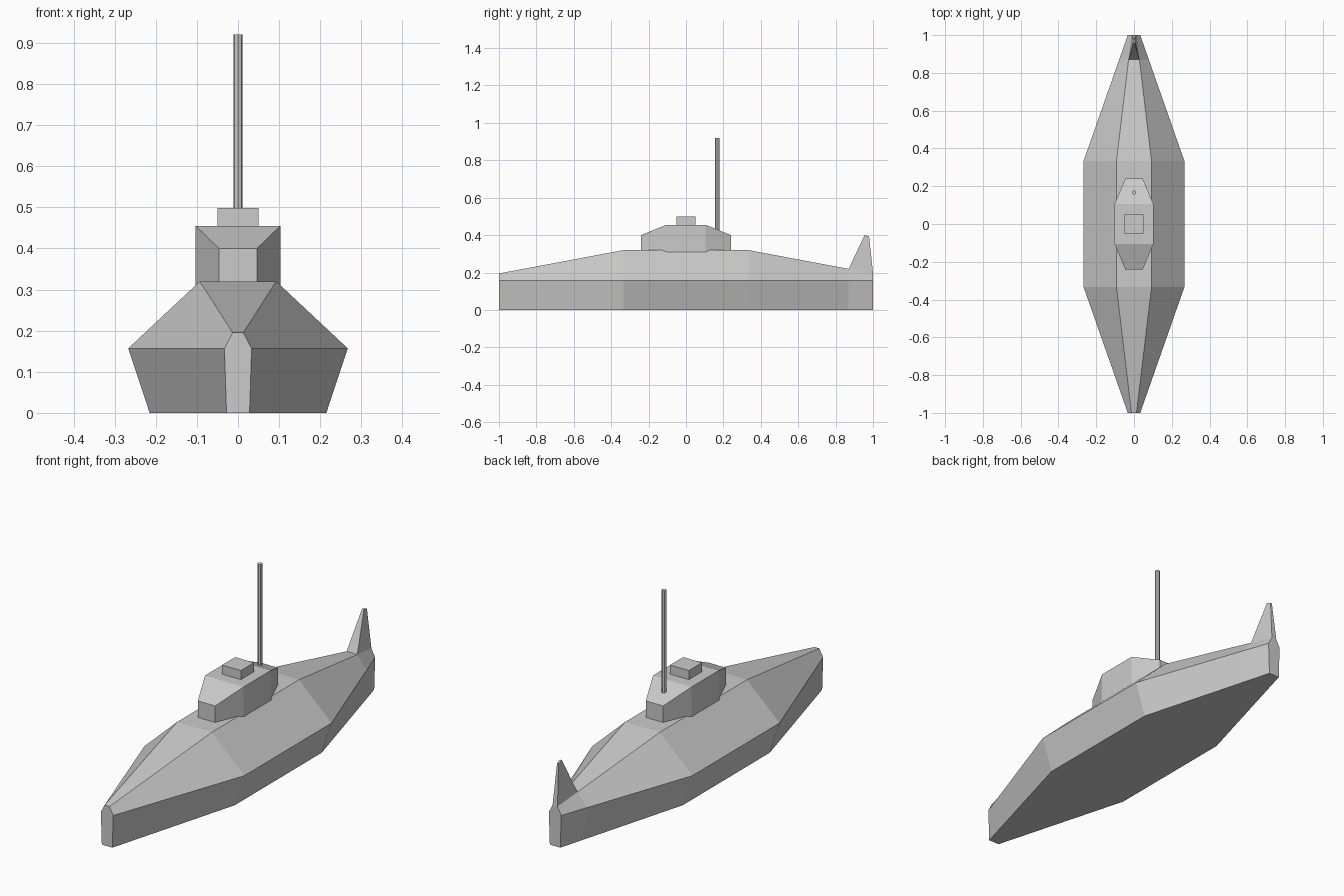
import bpy, bmesh

if "Cube" in bpy.data.objects:
    bpy.data.objects.remove(bpy.data.objects["Cube"])


def loft(name, rings):
    """Skin equal-length closed rings and cap both ends."""
    bm = bmesh.new()
    loops = [[bm.verts.new(p) for p in ring] for ring in rings]
    for a, b in zip(loops, loops[1:]):
        for i in range(len(a)):
            j = (i + 1) % len(a)
            bm.faces.new((a[i], a[j], b[j], b[i]))
    bm.faces.new(loops[0])
    bm.faces.new(loops[-1])
    bmesh.ops.recalc_face_normals(bm, faces=bm.faces[:])
    mesh = bpy.data.meshes.new(name)
    bm.to_mesh(mesh)
    bm.free()
    obj = bpy.data.objects.new(name, mesh)
    bpy.context.collection.objects.link(obj)
    return obj


def section(y, profile):
    """Mirror a half profile of (x, z) points into a full ring at y."""
    return ([(x, y, z) for x, z in profile]
            + [(-x, y, z) for x, z in reversed(profile)])


# Hull: wide parallel middle tapering to narrow blunt ends
MID = [(0.215, 0), (0.267, 0.157), (0.093, 0.32)]
END = [(0.028, 0), (0.033, 0.157), (0.013, 0.195)]


def taper(t):
    return [(a + (c - a) * t, b + (d - b) * t)
            for (a, b), (c, d) in zip(MID, END)]


FIN_Y = 0.87
fin_profile = taper((FIN_Y - 0.333) / 0.667)
loft("hull", [section(-1, END), section(-0.333, MID), section(0.333, MID),
              section(FIN_Y, fin_profile), section(1, END)])

# Tail fin rising from the stern deck
fx, fz = fin_profile[-1]
loft("tail_fin", [
    [(-fx, FIN_Y, fz), (fx, FIN_Y, fz), (0.013, 1, 0.195), (-0.013, 1, 0.195)],
    [(-0.005, 0.955, 0.4), (0.005, 0.955, 0.4),
     (0.004, 0.979, 0.392), (-0.004, 0.979, 0.392)]])

# Cabin: pointed ends in plan with sloping roof ends
loft("cabin", [section(y, [(w, 0.308), (w, top)]) for y, w, top in
               ((-0.241, 0.046, 0.4), (-0.105, 0.103, 0.455),
                (0.105, 0.103, 0.455), (0.241, 0.046, 0.4))])

# Hatch on the cabin roof
bpy.ops.mesh.primitive_cube_add(size=1, location=(0, 0, 0.474))
hatch = bpy.context.object
hatch.name = "hatch"
hatch.scale = (0.1, 0.1, 0.05)

# Mast behind the hatch
bpy.ops.mesh.primitive_cylinder_add(vertices=8, radius=0.0115, depth=0.505,
                                    location=(0, 0.167, 0.6675))
bpy.context.object.name = "mast"
